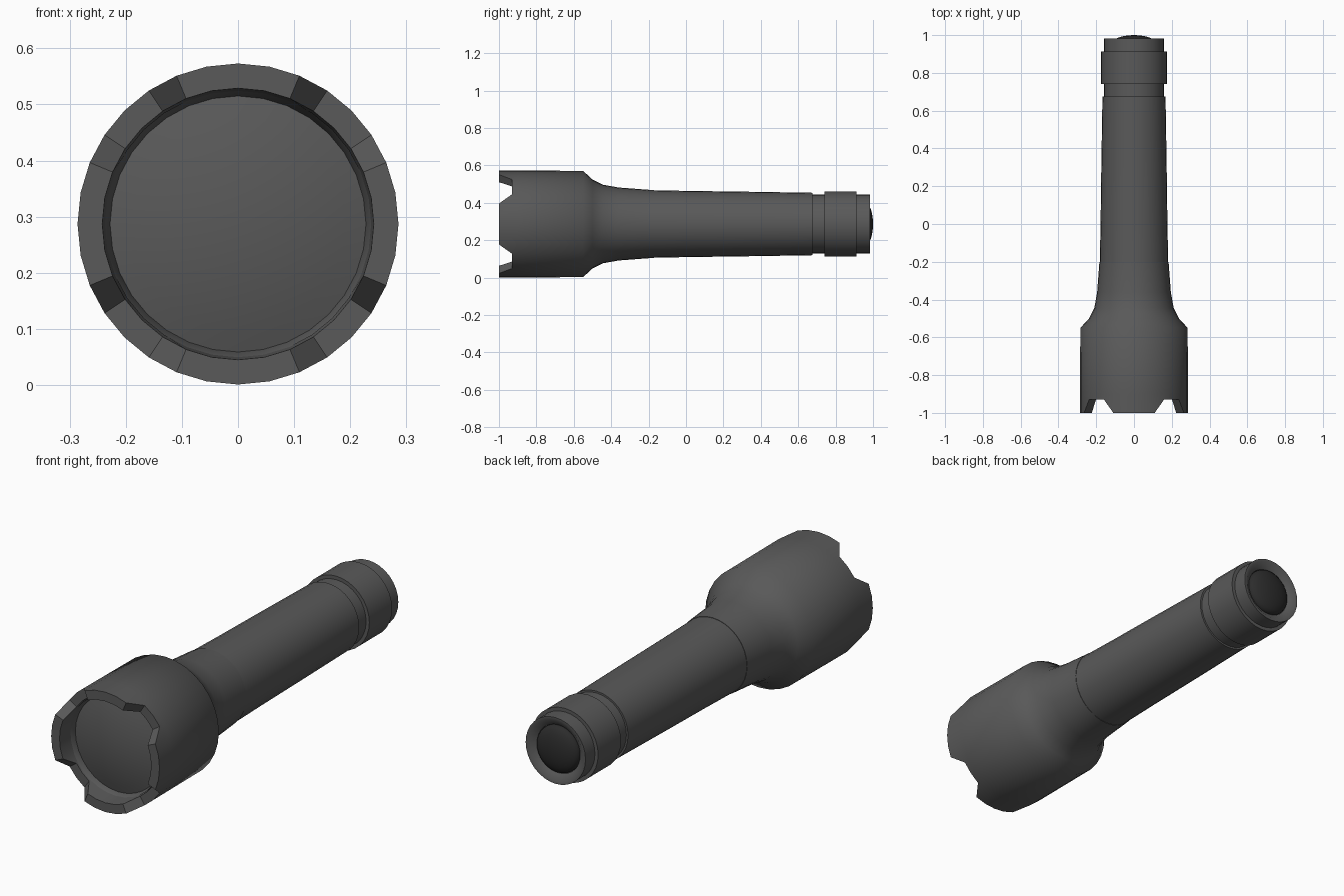
import bpy, bmesh, math

SIDES = 32
AXIS_Z = 0.287

if "Cube" in bpy.data.objects:
    bpy.data.objects.remove(bpy.data.objects["Cube"])


def material(name, rgb):
    mat = bpy.data.materials.new(name)
    mat.use_nodes = True
    mat.diffuse_color = (*rgb, 1)
    mat.node_tree.nodes["Principled BSDF"].inputs["Base Color"].default_value = (*rgb, 1)
    return mat


dark_grey = material("dark grey", (0.1, 0.1, 0.1))
black = material("black rubber", (0.025, 0.025, 0.025))


def lathe(name, profile, mat, shift=None):
    """Spin (y, radius) points about the long axis; radius 0 closes to a point."""
    bm = bmesh.new()
    rings = []
    for k, (y, r) in enumerate(profile):
        if r == 0:
            rings.append([bm.verts.new((0, y, AXIS_Z))] * SIDES)
            continue
        ring = []
        for i in range(SIDES):
            a = math.tau * i / SIDES
            dy = shift(k, i) if shift else 0
            ring.append(bm.verts.new((r * math.cos(a), y + dy, AXIS_Z + r * math.sin(a))))
        rings.append(ring)
    for a, b in zip(rings, rings[1:]):
        for i in range(SIDES):
            j = (i + 1) % SIDES
            bm.faces.new(dict.fromkeys((a[i], a[j], b[j], b[i])))
    bmesh.ops.recalc_face_normals(bm, faces=bm.faces)
    # Open shells may be recalculated inwards: profiles run front to back outside
    mesh = bpy.data.meshes.new(name)
    bm.to_mesh(mesh)
    bm.free()
    mesh.materials.append(mat)
    obj = bpy.data.objects.new(name, mesh)
    bpy.context.collection.objects.link(obj)
    bpy.ops.object.select_all(action="DESELECT")
    obj.select_set(True)
    bpy.context.view_layer.objects.active = obj
    bpy.ops.object.shade_smooth_by_angle(angle=math.radians(48))
    return obj


def dome(y_rim, y_tip, radius, steps=6):
    """Elliptical dome profile from rim to tip."""
    turns = [math.pi / 2 * s / steps for s in range(steps)]
    return [(y_rim + (y_tip - y_rim) * math.sin(t), radius * math.cos(t)) for t in turns] + [(y_tip, 0)]


def shallow(y_rim, y_tip, radius, steps=6):
    """Parabolic lens profile from rim to tip."""
    return [(y_tip + (y_rim - y_tip) * (1 - s / steps) ** 2, radius * (1 - s / steps))
            for s in range(steps + 1)]


# Head with a four-notched crown, flaring down into the neck
def crown_notch(k, i):
    if k not in (1, 2):
        return 0
    quarter = SIDES // 4
    off_centre = abs(i % quarter - quarter // 2)
    return 0.07 if off_centre <= 1 else 0


lathe("head", [(-0.9, 0.236), (-1, 0.242), (-1, 0.286), (-0.9, 0.286), (-0.55, 0.284),
               (-0.5, 0.238), (-0.445, 0.21), (-0.36, 0.195), (-0.2, 0.183),
               (-0.2, 0.15), (-0.88, 0.15), (-0.88, 0.236), (-0.9, 0.236)],
      dark_grey, crown_notch)

# Lens and its seating ring
lathe("lens_ring", [(-0.925, 0.238), (-0.9, 0.228), (-0.885, 0.228), (-0.885, 0.238),
                    (-0.925, 0.238)], dark_grey)
lathe("lens", [(-0.88, 0)] + [(-0.88, 0.229)] + shallow(-0.9, -0.935, 0.229), dark_grey)

# Handle with a slight taper, then the groove before the tail cap
lathe("handle", [(-0.2, 0), (-0.2, 0.181), (0, 0.177), (0.3, 0.173), (0.675, 0.167),
                 (0.675, 0.158), (0.745, 0.158), (0.745, 0)], dark_grey)

# Tail cap with a stepped end and a bevelled recess
lathe("tail_cap", [(0.74, 0), (0.74, 0.175), (0.912, 0.175), (0.912, 0.158), (0.983, 0.158),
                   (0.983, 0.145), (0.96, 0.114), (0.94, 0.114), (0.94, 0)], dark_grey)

# Domed push button
lathe("tail_button", [(0.945, 0), (0.945, 0.112)] + dome(0.96, 1.0, 0.112), black)
